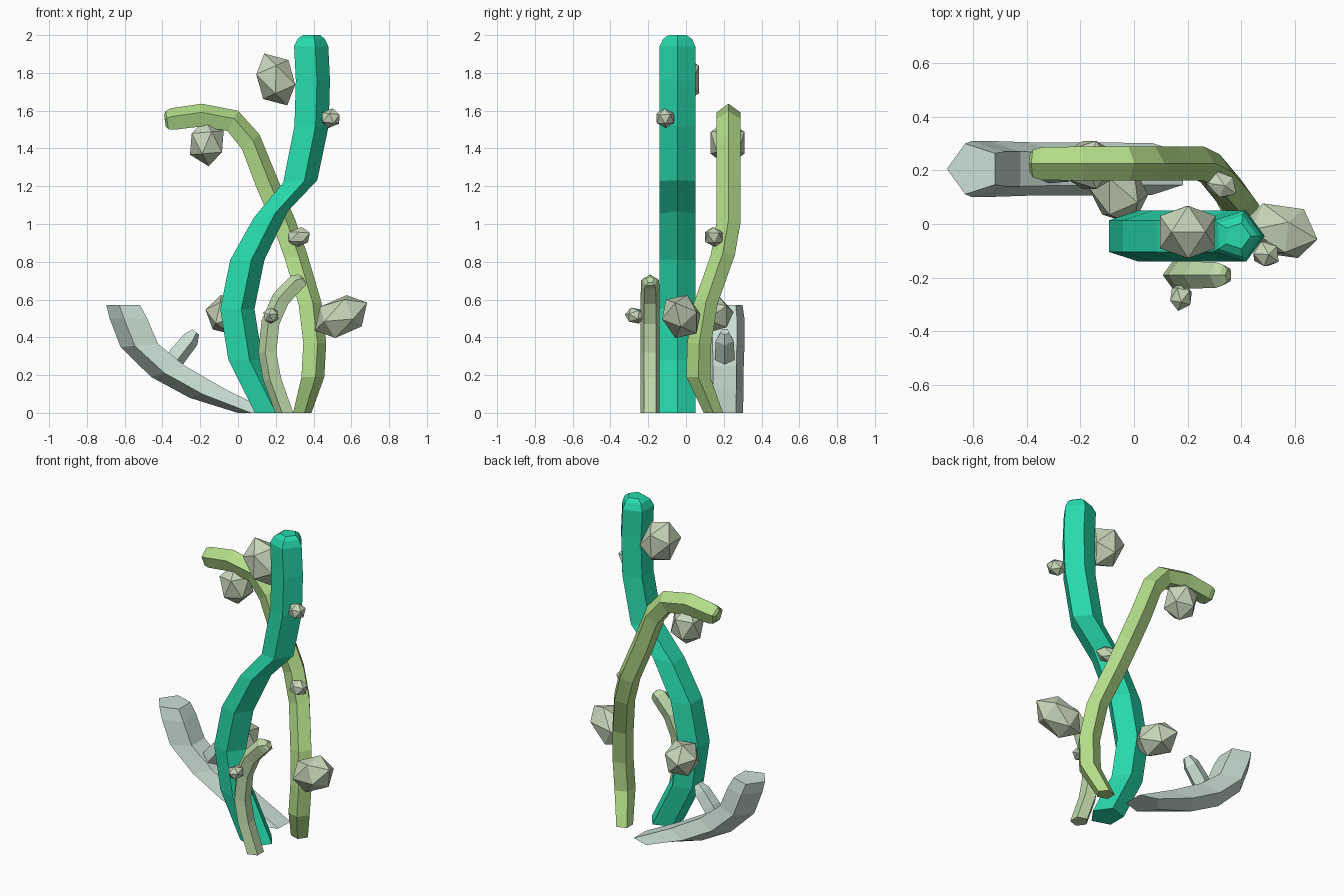
import bpy, bmesh
from math import cos, sin, pi, radians
from mathutils import Vector


def material(name, rgb):
    m = bpy.data.materials.new(name)
    m.diffuse_color = (*rgb, 1)
    return m


def finish(name, bm, mat):
    bmesh.ops.recalc_face_normals(bm, faces=bm.faces[:])
    me = bpy.data.meshes.new(name)
    bm.to_mesh(me)
    bm.free()
    me.materials.append(mat)
    ob = bpy.data.objects.new(name, me)
    bpy.context.collection.objects.link(ob)


def stem(name, mat, radius, y, rings):
    """Five-sided tube; ring = x, z, direction of the ridge in degrees, scale, y offset."""
    bm = bmesh.new()
    loops = []
    for x, z, ang, s, dy in rings:
        a, r = radians(ang), radius * s
        loop = []
        for k in range(5):
            u, v = r * cos(k * 2 * pi / 5), r * sin(k * 2 * pi / 5)
            loop.append(bm.verts.new((x + u * cos(a), y + dy + v, z + u * sin(a))))
        loops.append(loop)
    for p, q in zip(loops, loops[1:]):
        for k in range(5):
            j = (k + 1) % 5
            bm.faces.new((p[k], p[j], q[j], q[k]))
    bm.faces.new(loops[0])
    bm.faces.new(loops[-1])
    finish(name, bm, mat)


def bud(name, loc, axis, radius, half):
    """Faceted bud: icosahedron stretched along its axis."""
    bm = bmesh.new()
    bmesh.ops.create_icosphere(bm, subdivisions=1, radius=1)
    rot = Vector((0, 0, 1)).rotation_difference(Vector(axis))
    for v in bm.verts:
        p = Vector((v.co.x * radius, v.co.y * radius, v.co.z * half))
        v.co = rot @ p + Vector(loc)
    finish(name, bm, bud_mat)


main_mat = material("emerald", (0.02, 0.70, 0.42))
vine_mat = material("leaf_green", (0.45, 0.72, 0.25))
shoot_mat = material("pale_green", (0.52, 0.70, 0.40))
branch_mat = material("grey_green", (0.60, 0.75, 0.67))
bud_mat = material("sage", (0.58, 0.67, 0.49))

# Thick central stem
stem("main_stem", main_mat, 0.1, -0.045, [
    (0.17, 0, 0, 1, 0), (0.03, 0.28, 0, 1, 0), (-0.013, 0.55, 0, 1, 0),
    (0.04, 0.81, 0, 1, 0), (0.165, 1.05, 10, 1, 0), (0.32, 1.225, 4, 1, 0),
    (0.38, 1.52, 0, 1, 0), (0.387, 1.76, 0, 1, 0), (0.378, 1.94, 0, 1, 0),
    (0.38, 1.98, 0, 0.8, 0), (0.385, 2.0, 0, 0.5, 0)])

# Thinner stem winding behind and hooking to the left
stem("hooked_stem", vine_mat, 0.067, 0.225, [
    (0.335, 0, 0, 0.8, -0.08), (0.39, 0.19, 0, 1, -0.16), (0.40, 0.37, 0, 1, -0.155),
    (0.375, 0.58, 5, 1, -0.12), (0.30, 0.83, 15, 1, -0.03), (0.24, 1.0, 20, 1, 0),
    (0.145, 1.22, 20, 1, 0), (0.063, 1.43, 40, 1, 0), (-0.03, 1.54, 62, 1, 0),
    (-0.195, 1.57, 87, 1, 0), (-0.345, 1.55, 98, 0.95, 0),
    (-0.375, 1.545, 98, 0.8, 0), (-0.387, 1.545, 98, 0.5, 0)])

# Short curved shoot in front
stem("front_shoot", shoot_mat, 0.053, -0.19, [
    (0.25, 0, 180, 1, 0), (0.185, 0.18, 185, 1, 0), (0.16, 0.32, 180, 1, 0),
    (0.177, 0.48, 168, 1, 0), (0.23, 0.60, 145, 1, 0), (0.315, 0.69, 130, 0.95, 0),
    (0.34, 0.70, 125, 0.75, 0), (0.352, 0.705, 125, 0.4, 0)])

# Low branch sweeping left, with a small sprout
stem("low_branch", branch_mat, 0.11, 0.205, [
    (0.1, 0, 180, 0.92, 0), (-0.155, 0.107, 195, 0.95, 0), (-0.36, 0.222, 198, 0.95, 0),
    (-0.512, 0.358, 185, 1, 0), (-0.57, 0.5, 180, 1, 0), (-0.598, 0.57, 180, 0.9, 0)])
stem("branch_sprout", branch_mat, 0.05, 0.205, [
    (-0.38, 0.22, -40, 1, 0), (-0.32, 0.31, -40, 1.1, 0), (-0.255, 0.39, -40, 1, 0),
    (-0.225, 0.43, -40, 0.5, 0)])

# Faceted buds
for name, loc, axis, r, half in [
    ("top_bud", (0.20, -0.03, 1.765), (-0.4, 0, 0.9), 0.115, 0.15),
    ("hook_bud", (-0.165, 0.22, 1.43), (0.08, 0, -1), 0.105, 0.125),
    ("left_bud", (-0.06, 0.125, 0.52), (-0.4, 0.9, 0.1), 0.11, 0.14),
    ("right_bud", (0.545, -0.025, 0.51), (0.85, -0.2, 0.45), 0.11, 0.16),
    ("upper_small_bud", (0.49, -0.11, 1.56), (0.8, -0.5, 0.3), 0.052, 0.06),
    ("middle_small_bud", (0.32, 0.15, 0.93), (0.8, -0.5, 0.3), 0.052, 0.075),
    ("shoot_small_bud", (0.175, -0.27, 0.515), (-0.2, -1, 0.1), 0.045, 0.055),
]:
    bud(name, loc, axis, r, half)
